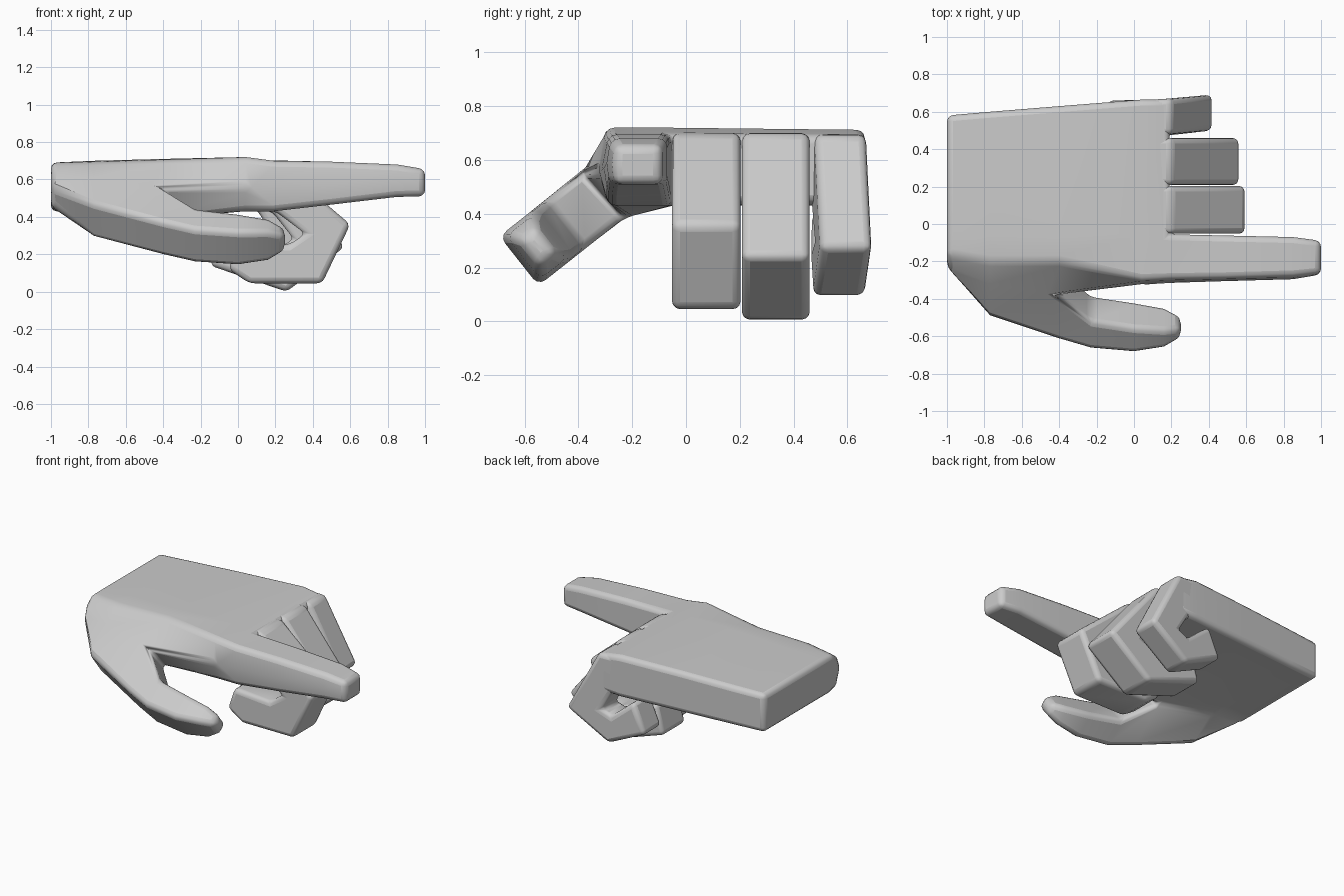
import bpy, bmesh

if "Cube" in bpy.data.objects:
    bpy.data.objects.remove(bpy.data.objects["Cube"])


def finish(bm, name, width):
    bmesh.ops.recalc_face_normals(bm, faces=bm.faces)
    me = bpy.data.meshes.new(name)
    bm.to_mesh(me)
    bm.free()
    ob = bpy.data.objects.new(name, me)
    bpy.context.collection.objects.link(ob)
    mod = ob.modifiers.new("soft_edges", 'BEVEL')
    mod.width = width
    mod.segments = 3
    mod.limit_method = 'ANGLE'
    mod.angle_limit = 0.5
    bpy.ops.object.select_all(action='DESELECT')
    ob.select_set(True)
    bpy.context.view_layer.objects.active = ob
    bpy.ops.object.shade_smooth_by_angle(angle=0.7)
    return ob


# The thumb is a slab tilted in the y-z plane: s runs outward, t through it
def slab(s, t=0.0):
    return (-.36 - .785 * s + .62 * t, .58 - .62 * s - .785 * t)


def U(s, inset=0.0):
    return slab(s, inset)


def L(s, inset=0.0):
    return slab(s, .234 - inset)


bm = bmesh.new()


def ring(x, pts):
    return [bm.verts.new((x, y, z)) for y, z in pts]


def bridge(a, b):
    n = len(a)
    for i in range(n):
        bm.faces.new((a[i], a[(i + 1) % n], b[(i + 1) % n], b[i]))


# Palm with thumb base: back-bottom, divide, web, outer edge, web, top, divide, back-top
wrist = ring(-1, [(.58, .43), (-.04, .43), (-.13, .43), (-.21, .47), (-.23, .56),
                  (-.22, .64), (-.16, .69), (-.04, .69), (.58, .69)])
heel = ring(-.77, [(.6, .43), (-.05, .43), L(-.05), L(.18), U(.18),
                   U(-.05), (-.2, .695), (-.05, .70), (.6, .695)])
web = ring(-.4, [(.63, .43), (-.06, .43), L(.02), L(.337), U(.337),
                 U(.04), (-.2, .705), (-.06, .71), (.63, .705)])
bm.faces.new(wrist)
bridge(wrist, heel)
bridge(heel, web)

# Front of the palm up to the knuckles
prev = [web[i] for i in (0, 1, 2, 5, 6, 7, 8)]
for x, pts in [
    (.04, [(.665, .43), (-.055, .43), (-.29, .43), (-.325, .56), (-.30, .72), (-.055, .72), (.665, .712)]),
    (.19, [(.665, .44), (-.055, .43), (-.29, .43), (-.315, .56), (-.295, .70), (-.055, .70), (.665, .69)]),
]:
    cur = ring(x, pts)
    bridge(prev, cur)
    prev = cur
bm.faces.new((prev[0], prev[1], prev[5], prev[6]))

# Straight index finger
prev = prev[1:6]
for x, pts in [
    (.5, [(-.062, .47), (-.29, .465), (-.305, .57), (-.29, .695), (-.062, .695)]),
    (.85, [(-.07, .507), (-.285, .507), (-.295, .59), (-.28, .68), (-.07, .68)]),
    (1.0, [(-.09, .51), (-.265, .51), (-.27, .58), (-.265, .655), (-.09, .655)]),
]:
    cur = ring(x, pts)
    bridge(prev, cur)
    prev = cur
bm.faces.new(prev)

# Thumb: x, inner edge, outer edge, thinning
prev = web[2:6]
for x, a, b, t in [(-.23, .205, .40, 0), (0, .25, .425, 0),
                   (.16, .275, .405, .015), (.25, .30, .375, .06)]:
    cur = ring(x, [L(a, t), L(b, t), U(b, t), U(a, t)])
    bridge(prev, cur)
    prev = cur
bm.faces.new(prev)
finish(bm, "palm_index_and_thumb", .032)


# Curled fingers: side profile (x, z) extruded across y
def curled_finger(name, profile, y0, y1, skew=0.0):
    b = bmesh.new()
    sides = [[b.verts.new((x, y + skew * max(0, x - .1), z)) for x, z in profile]
             for y in (y0, y1)]
    n = len(profile)
    for s in sides:
        b.faces.new(s)
    for i in range(n):
        j = (i + 1) % n
        b.faces.new((sides[0][i], sides[0][j], sides[1][j], sides[1][i]))
    finish(b, name, .03)


curled_finger("middle_finger",
              [(0, .70), (.2, .70), (.6, .36), (.45, .045), (.06, .045), (-.05, .12),
               (0, .27), (.27, .25), (.36, .31), (.2, .43), (0, .45)], -.052, .203)
curled_finger("ring_finger",
              [(0, .70), (.2, .70), (.57, .24), (.26, 0), (-.15, .14),
               (-.09, .34), (.22, .24), (.3, .28), (.18, .43), (0, .45)], .208, .46)
curled_finger("little_finger",
              [(0, .695), (.2, .695), (.425, .27), (.13, .09), (-.15, .22),
               (-.06, .42), (.11, .28), (.18, .31), (.1, .44), (0, .45)], .468, .66, .1)
